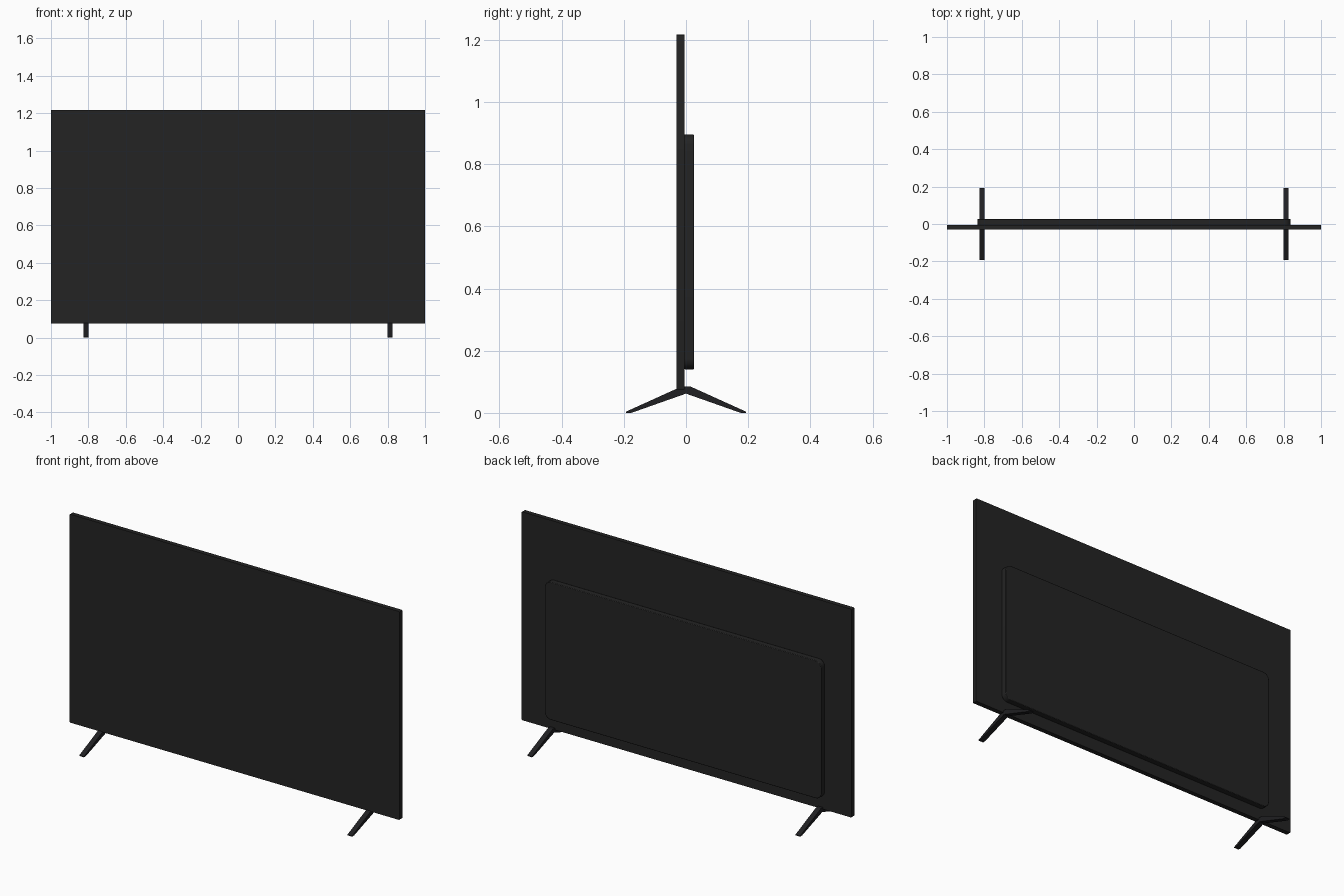
import bpy
import bmesh
from math import cos, sin, pi
from mathutils import Vector

cube = bpy.data.objects.get("Cube")
if cube:
    bpy.data.objects.remove(cube, do_unlink=True)


def material(name, rgb):
    m = bpy.data.materials.new(name)
    m.use_nodes = True
    m.diffuse_color = (*rgb, 1)
    m.node_tree.nodes["Principled BSDF"].inputs["Base Color"].default_value = (*rgb, 1)
    return m


black = material("soft black", (0.017, 0.017, 0.017))
leg_black = material("leg black", (0.014, 0.014, 0.016))


def extrude(name, points, direction, mat):
    """Make a solid by extruding a closed outline along a direction."""
    bm = bmesh.new()
    face = bm.faces.new([bm.verts.new(p) for p in points])
    new = bmesh.ops.extrude_face_region(bm, geom=[face], use_keep_orig=True)["geom"]
    moved = [v for v in new if isinstance(v, bmesh.types.BMVert)]
    bmesh.ops.translate(bm, verts=moved, vec=Vector(direction))
    bmesh.ops.recalc_face_normals(bm, faces=bm.faces)
    mesh = bpy.data.meshes.new(name)
    bm.to_mesh(mesh)
    bm.free()
    mesh.materials.append(mat)
    obj = bpy.data.objects.new(name, mesh)
    bpy.context.collection.objects.link(obj)
    return obj


def rounded_outline(half_width, bottom, top, radius, y, steps=8):
    """Rounded rectangle standing in the xz plane."""
    middle, half_height = (top + bottom) / 2, (top - bottom) / 2
    points = []
    for quarter, (sx, sz) in enumerate([(1, 1), (-1, 1), (-1, -1), (1, -1)]):
        for i in range(steps + 1):
            a = (quarter + i / steps) * pi / 2
            points.append((sx * (half_width - radius) + radius * cos(a), y,
                           middle + sz * (half_height - radius) + radius * sin(a)))
    return points


def smooth(obj):
    bpy.ops.object.select_all(action="DESELECT")
    obj.select_set(True)
    bpy.context.view_layer.objects.active = obj
    bpy.ops.object.shade_smooth_by_angle(angle=pi / 6)


# Thin display panel
panel = extrude("display_panel", rounded_outline(1, 0.075, 1.217, 0.004, -0.03, 3),
                (0, 0.025, 0), black)
smooth(panel)

# Raised electronics housing on the back
housing = extrude("rear_housing", rounded_outline(0.838, 0.14, 0.895, 0.035, -0.006),
                  (0, 0.032, 0), black)
bevel = housing.modifiers.new("soft_rim", "BEVEL")
bevel.width = 0.003
bevel.segments = 2
smooth(housing)

# Splayed feet, one chevron profile mirrored front to back
half = [(0.014, 0.085), (0.193, 0.004), (0.193, 0), (0.176, 0), (0, 0.062)]
profile = half + [(-y, z) for y, z in reversed(half[:-1])]
for side, sign in (("left", 1), ("right", -1)):
    x = sign * 0.813 - 0.014
    extrude(side + "_foot", [(x, y, z) for y, z in profile], (0.028, 0, 0), leg_black)
